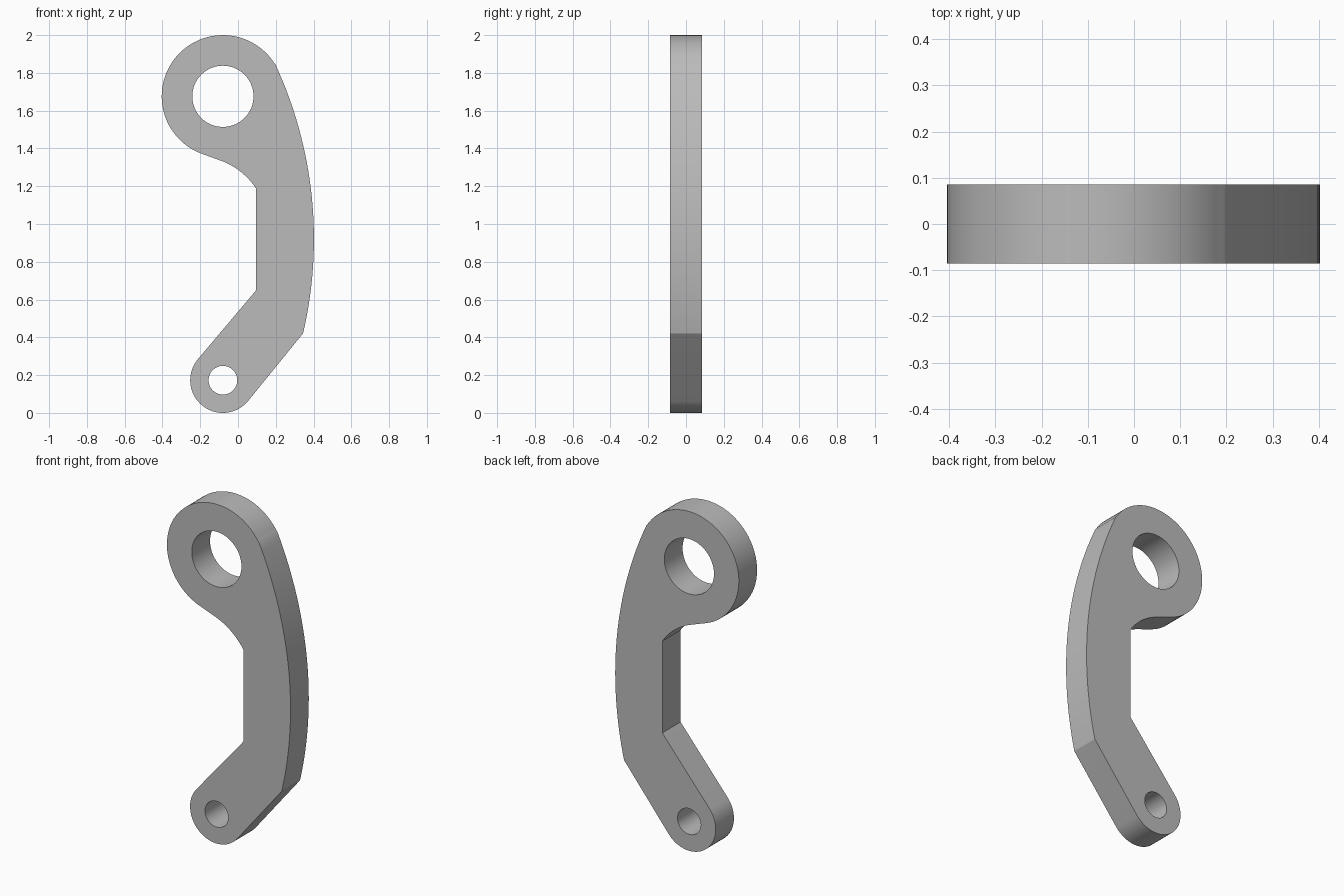
import bpy, bmesh
from math import sin, cos, radians
from mathutils import Vector

if "Cube" in bpy.data.objects:
    bpy.data.objects.remove(bpy.data.objects["Cube"], do_unlink=True)

HALF = 0.085                 # half the plate thickness
BIG = (-0.08, 1.676)         # centre of the large eye
SMALL = (-0.08, 0.173)       # centre of the small eye


def arc(centre, radius, start, end, steps):
    """Points along an arc in the xz plane, angles in degrees."""
    angles = [radians(start + (end - start) * i / steps) for i in range(steps + 1)]
    return [(centre[0] + radius * cos(a), centre[1] + radius * sin(a)) for a in angles]


def circle(centre, radius, steps):
    return arc(centre, radius, 0, 360, steps)[:-1]


# Outline, counterclockwise from the top of the curved back edge
outline = arc(BIG, 0.324, 33, 249, 48)            # large eye
outline += arc((-0.22, 0.98), 0.378, 69.5, 33.7, 12)  # hollow below the eye
outline += [(0.095, 0.648)]                       # inner elbow
outline += arc(SMALL, 0.173, 140, 320, 40)        # small eye
outline += arc((-1.798, 0.92), 2.2, -13.1, 24.9, 32)  # bowed back edge

# Flat face with two bores, extruded to a plate
bm = bmesh.new()
for loop in (outline, circle(BIG, 0.162, 64), circle(SMALL, 0.076, 48)):
    verts = [bm.verts.new((x, -HALF, z)) for x, z in loop]
    for a, b in zip(verts, verts[1:] + verts[:1]):
        bm.edges.new((a, b))
bmesh.ops.triangle_fill(bm, use_beauty=True, use_dissolve=False,
                        edges=bm.edges[:], normal=Vector((0, -1, 0)))
grown = bmesh.ops.extrude_face_region(bm, geom=bm.faces[:], use_keep_orig=True)
moved = [v for v in grown["geom"] if isinstance(v, bmesh.types.BMVert)]
bmesh.ops.translate(bm, verts=moved, vec=(0, 2 * HALF, 0))
bmesh.ops.recalc_face_normals(bm, faces=bm.faces[:])

mesh = bpy.data.meshes.new("link_arm")
bm.to_mesh(mesh)
bm.free()
arm = bpy.data.objects.new("link_arm", mesh)
bpy.context.collection.objects.link(arm)

# Plain grey metal
grey = bpy.data.materials.new("plain_grey")
grey.use_nodes = True
colour = (0.5, 0.5, 0.5, 1)
grey.diffuse_color = colour
grey.node_tree.nodes["Principled BSDF"].inputs["Base Color"].default_value = colour
mesh.materials.append(grey)

# Smooth round walls, crisp rims
bpy.ops.object.select_all(action='DESELECT')
arm.select_set(True)
bpy.context.view_layer.objects.active = arm
bpy.ops.object.shade_smooth_by_angle(angle=radians(20))
